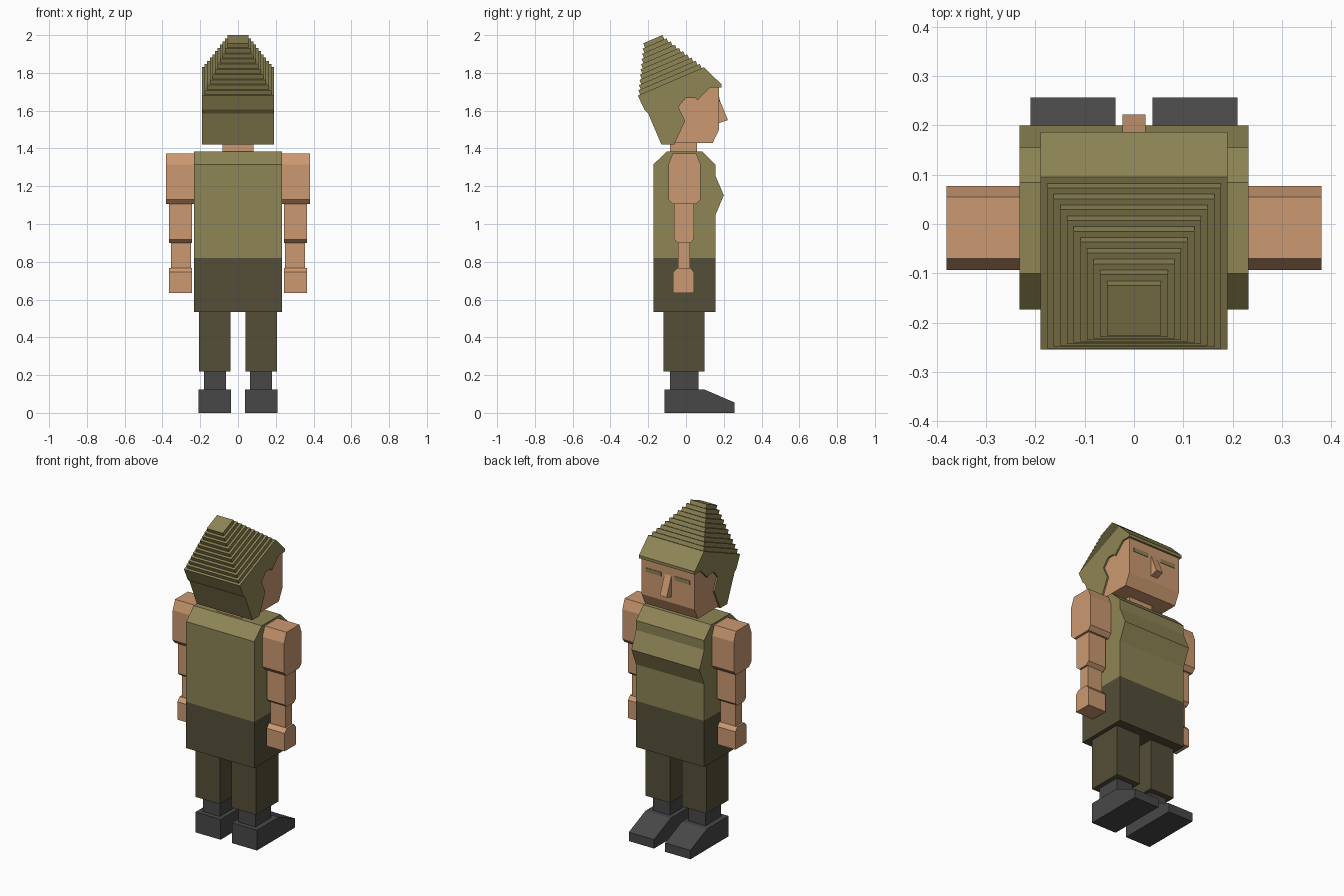
import bpy, bmesh, math
from mathutils import Vector

if "Cube" in bpy.data.objects:
    bpy.data.objects.remove(bpy.data.objects["Cube"], do_unlink=True)


def material(name, rgb):
    m = bpy.data.materials.new(name)
    m.use_nodes = True
    m.diffuse_color = (*rgb, 1)
    m.node_tree.nodes["Principled BSDF"].inputs["Base Color"].default_value = (*rgb, 1)
    return m


SKIN = material("skin", (0.60, 0.32, 0.165))
OLIVE = material("olive_cloth", (0.27, 0.232, 0.09))
DARK = material("dark_trousers", (0.089, 0.076, 0.040))
SHOE = material("charcoal_shoe", (0.064, 0.064, 0.064))


def extrude(name, profile, x0, x1, mat):
    """Extrude a (y, z) side profile from x0 to x1."""
    bm = bmesh.new()
    face = bm.faces.new([bm.verts.new((x0, y, z)) for y, z in profile])
    out = bmesh.ops.extrude_face_region(bm, geom=[face])["geom"]
    bmesh.ops.translate(bm, vec=(x1 - x0, 0, 0),
                        verts=[v for v in out if isinstance(v, bmesh.types.BMVert)])
    bmesh.ops.recalc_face_normals(bm, faces=bm.faces)
    me = bpy.data.meshes.new(name)
    bm.to_mesh(me)
    bm.free()
    me.materials.append(mat)
    ob = bpy.data.objects.new(name, me)
    bpy.context.collection.objects.link(ob)
    return ob


def rect(y0, y1, z0, z1):
    return [(y0, z0), (y1, z0), (y1, z1), (y0, z1)]


# Torso: shirt with a chest ridge, and the lower garment
extrude("shirt", [(-0.173, 0.82), (-0.173, 1.315), (-0.10, 1.385), (0.084, 1.385),
                  (0.155, 1.315), (0.155, 1.257), (0.20, 1.152), (0.155, 1.045),
                  (0.155, 0.82)], -0.232, 0.232, OLIVE)
extrude("hips", rect(-0.173, 0.155, 0.535, 0.82), -0.232, 0.232, DARK)

# Head
extrude("neck", rect(-0.085, 0.058, 1.38, 1.45), -0.082, 0.082, SKIN)
extrude("head", [(-0.10, 1.43), (0.142, 1.43), (0.175, 1.50), (0.175, 1.735),
                 (-0.10, 1.735)], -0.18, 0.18, SKIN)
extrude("nose", [(0.17, 1.665), (0.175, 1.665), (0.222, 1.55), (0.17, 1.533)],
        -0.023, 0.023, SKIN)

# Hood with a cut-out round the cheek
extrude("hood", [(-0.255, 1.68), (0.095, 1.83), (0.187, 1.74), (0.187, 1.722),
                 (0.127, 1.722), (0.06, 1.655), (0.047, 1.668), (0.0, 1.668),
                 (-0.04, 1.62), (-0.005, 1.545), (-0.063, 1.42), (-0.13, 1.42),
                 (-0.20, 1.585), (-0.22, 1.605)], -0.19, 0.19, OLIVE)

# Stepped cap: ten shrinking square slabs stacked along a tilted axis
back, front = Vector((-0.255, 1.68)), Vector((0.095, 1.83))
along = (front - back).normalized()
up = Vector((-along.y, along.x))
LAYERS, RISE, INSET = 10, 0.0243, 0.0135
for i in range(LAYERS):
    inset = INSET * (i + 1)
    a, b = back + along * inset, front - along * inset
    lo, hi = up * (RISE * i), up * (RISE * (i + 1))
    extrude(f"cap_layer_{i + 1}", [tuple(p) for p in (a + lo, b + lo, b + hi, a + hi)],
            inset - 0.19, 0.19 - inset, OLIVE)

# Parts that repeat on both sides
for side, s in (("left", 1), ("right", -1)):
    def pair(name, profile, x0, x1, mat):
        extrude(f"{side}_{name}", profile, s * x0, s * x1, mat)

    pair("eye", rect(0.173, 0.178, 1.645, 1.67), 0.045, 0.15, OLIVE)

    # Arm
    pair("upper_arm", [(-0.07, 1.105), (0.055, 1.105), (0.077, 1.13), (0.077, 1.315),
                       (0.055, 1.373), (-0.07, 1.373), (-0.093, 1.315), (-0.093, 1.13)],
         0.232, 0.38, SKIN)
    pair("forearm", [(-0.042, 0.90), (0.022, 0.90), (0.043, 0.918), (0.043, 1.106),
                     (-0.063, 1.106), (-0.063, 0.918)], 0.243, 0.366, SKIN)
    pair("wrist", rect(-0.042, 0.022, 0.74, 0.902), 0.25, 0.354, SKIN)
    pair("hand", [(-0.068, 0.635), (0.042, 0.635), (0.042, 0.745), (0.022, 0.768),
                  (-0.045, 0.768), (-0.068, 0.745)], 0.243, 0.366, SKIN)

    # Leg
    pair("trouser_leg", rect(-0.118, 0.098, 0.22, 0.54), 0.04, 0.207, DARK)
    pair("ankle", rect(-0.085, 0.065, 0.12, 0.225), 0.064, 0.179, SHOE)
    pair("shoe", [(-0.115, 0.0), (0.257, 0.0), (0.257, 0.055), (0.095, 0.125),
                  (-0.115, 0.125)], 0.038, 0.21, SHOE)
